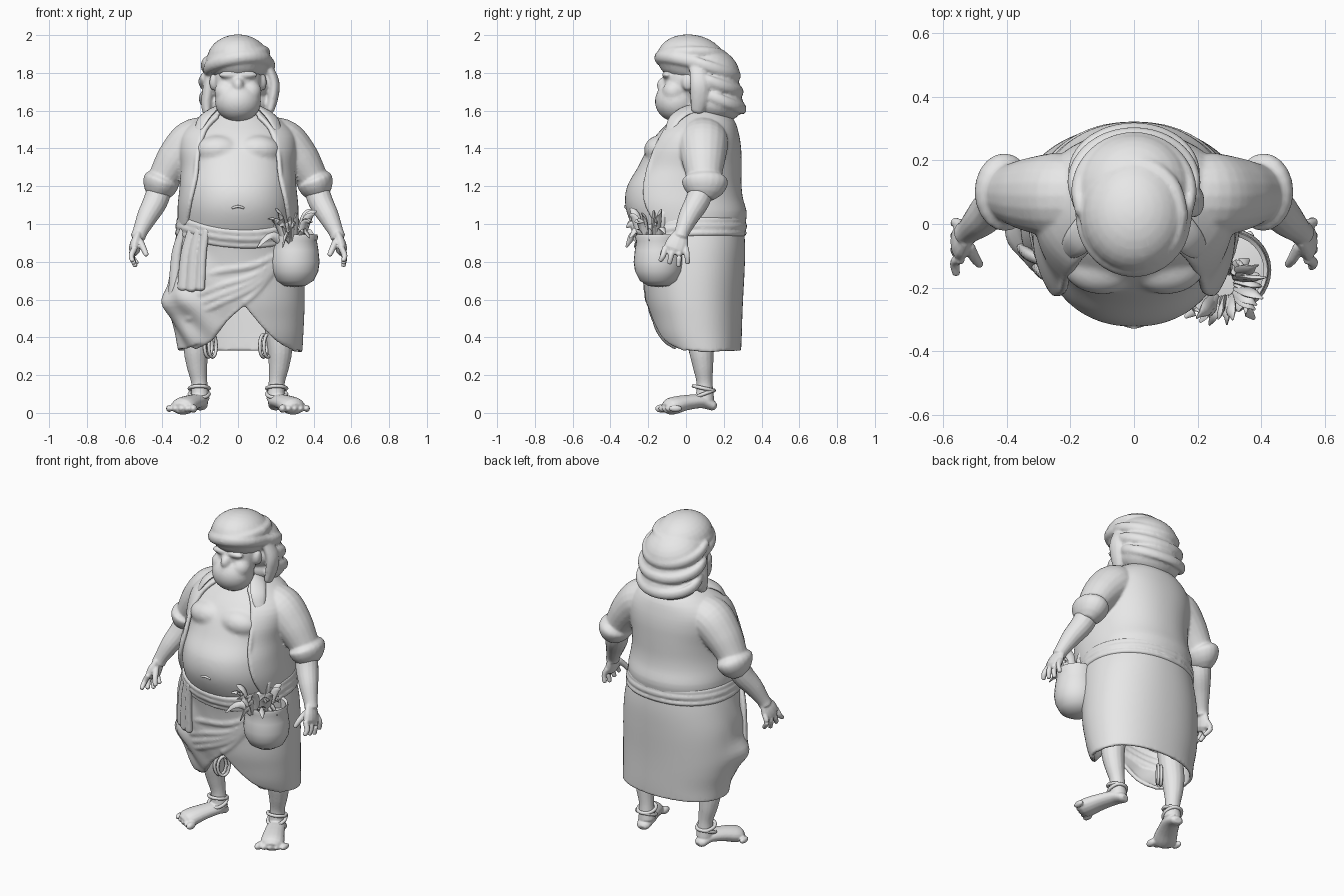
import bpy, bmesh, math, random
from mathutils import Vector

if "Cube" in bpy.data.objects:
    bpy.data.objects.remove(bpy.data.objects["Cube"])

random.seed(4)
grey = bpy.data.materials.new("clay_grey")
grey.diffuse_color = (0.8, 0.8, 0.8, 1)
grey.use_nodes = True
grey.node_tree.nodes["Principled BSDF"].inputs["Base Color"].default_value = grey.diffuse_color


def pick(obs):
    bpy.ops.object.select_all(action='DESELECT')
    for o in obs:
        o.select_set(True)
    bpy.context.view_layer.objects.active = obs[0]


def finish(name, bm, angle=50):
    bmesh.ops.recalc_face_normals(bm, faces=bm.faces)
    me = bpy.data.meshes.new(name)
    bm.to_mesh(me)
    bm.free()
    ob = bpy.data.objects.new(name, me)
    bpy.context.collection.objects.link(ob)
    me.materials.append(grey)
    pick([ob])
    bpy.ops.object.shade_smooth_by_angle(angle=math.radians(angle))
    return ob


def merge(name, obs, voxel, soften, keep=.5):
    """Fuse overlapping parts into one soft skin."""
    pick(obs)
    bpy.ops.object.convert(target='MESH')
    bpy.ops.object.join()
    ob = bpy.context.view_layer.objects.active
    ob.name = name
    m = ob.modifiers.new("fuse", 'REMESH')
    m.mode, m.voxel_size, m.use_smooth_shade = 'VOXEL', voxel, True
    m = ob.modifiers.new("soften", 'SMOOTH')
    m.factor, m.iterations = .5, soften
    ob.modifiers.new("reduce", 'DECIMATE').ratio = keep
    return ob


def smooth(keys, n=6):
    """Catmull-Rom resampling of a list of equal-length tuples."""
    out = []
    for i in range(len(keys) - 1):
        p = [keys[max(0, min(len(keys) - 1, i + k))] for k in (-1, 0, 1, 2)]
        for t in (s / n for s in range(n)):
            out.append(tuple(0.5 * (2 * b + (c - a) * t + (2 * a - 5 * b + 4 * c - d) * t * t
                       + (3 * b - a - 3 * c + d) * t ** 3) for a, b, c, d in zip(*p)))
    return out + [keys[-1]]


def at(keys, z):
    """Linear lookup in a table sorted on its first column."""
    z = max(keys[0][0], min(keys[-1][0], z))
    for a, b in zip(keys, keys[1:]):
        if z <= b[0]:
            t = (z - a[0]) / (b[0] - a[0])
            return [p + (q - p) * t for p, q in zip(a, b)]


def surf(keys, a, z, off=0.0):
    """Point on a body profile (z, half width, front y, back y, centre x)."""
    _, w, f, b, cx = at(keys, z)
    c, s = math.cos(math.radians(a)), math.sin(math.radians(a))
    e = lambda v: math.copysign(abs(v) ** 0.92, v)
    return Vector((cx + (w + off) * e(c), (f + b) / 2 + ((b - f) / 2 + off) * e(s), z))


def shell(name, keys, top, bottom, span, cols=64, rows=26, off=None, thick=0.0, caps=False):
    bm = bmesh.new()
    grid = []
    for i in range(rows + 1):
        row = []
        for j in range(cols + 1):
            u = j / cols
            z = top + (bottom(-90 + 360 * u) - top) * i / rows
            a0, a1 = span(z)
            a = a0 + (a1 - a0) * u
            row.append(bm.verts.new(surf(keys, a, z, off(a, z) if off else 0)))
        grid.append(row)
    for r, q in zip(grid, grid[1:]):
        for j in range(cols):
            bm.faces.new((r[j], r[j + 1], q[j + 1], q[j]))
    bmesh.ops.remove_doubles(bm, verts=bm.verts, dist=1e-5)
    if caps:
        bmesh.ops.holes_fill(bm, edges=[e for e in bm.edges if e.is_boundary], sides=0)
    ob = finish(name, bm)
    if thick:
        m = ob.modifiers.new("cloth", 'SOLIDIFY')
        m.thickness, m.offset = thick, 0
    return ob


def tube(name, pts, ref=(0, 0, 1), flat=1.0, closed=False, sides=12, n=5):
    """Rounded limb or fold through (x, y, z, radius) points."""
    p = smooth(list(pts) + ([pts[0]] if closed else []), n)
    p = p[:-1] if closed else p
    c, r = [Vector(q[:3]) for q in p], [q[3] for q in p]
    if not closed:
        d0, d1 = (c[0] - c[1]).normalized(), (c[-1] - c[-2]).normalized()
        c = [c[0] + d0 * r[0] * .4] + c + [c[-1] + d1 * r[-1] * .4]
        r = [r[0] * .6] + r + [r[-1] * .6]
    bm = bmesh.new()
    rings, m = [], len(c)
    for i in range(m):
        t = (c[(i + 1) % m] - c[i - 1]) if closed else (c[min(i + 1, m - 1)] - c[max(i - 1, 0)])
        side = t.cross(Vector(ref)).normalized()
        up = side.cross(t).normalized()
        rings.append([bm.verts.new(c[i] + r[i] * (math.cos(k * math.tau / sides) * side
                      + flat * math.sin(k * math.tau / sides) * up)) for k in range(sides)])
    for i in range(m if closed else m - 1):
        a, b = rings[i], rings[(i + 1) % m]
        for k in range(sides):
            bm.faces.new((a[k], a[(k + 1) % sides], b[(k + 1) % sides], b[k]))
    if not closed:
        bm.faces.new(rings[0])
        bm.faces.new(rings[-1])
    return finish(name, bm)


def ball(name, loc, size, tilt=0.0):
    bm = bmesh.new()
    bmesh.ops.create_uvsphere(bm, u_segments=28, v_segments=16, radius=1)
    for v in bm.verts:
        x, y, z = (a * b for a, b in zip(v.co, size))
        v.co = Vector((x, y * math.cos(tilt) - z * math.sin(tilt),
                       y * math.sin(tilt) + z * math.cos(tilt))) + Vector(loc)
    return finish(name, bm)


def fold(name, path, keys, r, off=0.0, **kw):
    """Tube laid over a profile through (angle, height) points."""
    return tube(name, [(*surf(keys, a, z, off), r) for a, z in path], **kw)


def loop(n):
    return [i * math.tau / n for i in range(n)]


# Body profiles
TORSO = smooth([(0.9, .29, -.23, .28, 0), (1.0, .295, -.29, .287, 0), (1.1, .295, -.322, .28, 0),
                (1.2, .285, -.312, .27, 0), (1.3, .28, -.255, .27, 0), (1.4, .29, -.205, .268, 0),
                (1.48, .275, -.15, .255, 0), (1.55, .2, -.08, .23, 0), (1.61, .10, -.02, .17, 0)])
SKIRT = smooth([(.3, .315, -.09, .28, .015), (.4, .325, -.145, .285, .01), (.5, .34, -.175, .288, 0),
                (.6, .348, -.2, .292, -.005), (.75, .345, -.215, .3, -.005), (.88, .328, -.235, .303, 0),
                (1.0, .303, -.27, .295, 0)])
FULL = lambda z: (-90, 270)

# Bare torso with soft chest
parts = [shell("torso", TORSO, 1.61, lambda a: .9, FULL, caps=True)]
for s in (-1, 1):
    parts.append(ball("chest", (s * .1, -.118, 1.385), (.13, .105, .085), -.25))
merge("torso", parts, .011, 8)
tube("navel", [(-.03, -.316, 1.085, .006), (0, -.322, 1.093, .007), (.03, -.316, 1.085, .006)])

# Open shirt with sleeves, rolled front edge and collar
edge = [(0.95, -24), (1.1, -34), (1.3, -44), (1.5, -52), (1.62, -56)]
blouse = lambda a, z: .014 + .014 * math.exp(-((z - 1.06) / .05) ** 2) * max(0, math.sin(math.radians(a)))
parts = [shell("shirt", TORSO, 1.6, lambda a: .97, lambda z: (at(edge, z)[1], 180 - at(edge, z)[1]),
               off=blouse, thick=.02)]
for s in (-1, 1):
    path = [(at(edge, z)[1] if s > 0 else 180 - at(edge, z)[1], z) for z in (1.0, 1.12, 1.25, 1.38, 1.5, 1.57)]
    parts.append(fold("shirt_edge", path, TORSO, .014, .012))
    parts.append(tube("sleeve", [(s * .15, .09, 1.46, .11), (s * .24, .09, 1.43, .122), (s * .32, .092, 1.35, .108),
                                 (s * .375, .095, 1.27, .09), (s * .405, .10, 1.21, .08)],
                      ref=(0, 1, 0), flat=1.1, sides=20))
    parts.append(tube("cuff", [(s * .398, .10, 1.245, .084), (s * .406, .10, 1.225, .096), (s * .417, .098, 1.19, .088),
                               (s * .427, .096, 1.16, .07)], ref=(0, 1, 0), flat=1.28, sides=20))
merge("shirt", parts, .008, 3)
for s in (-1, 1):
    tube("collar", [(s * .21, -.085, 1.50, .03), (s * .18, -.055, 1.56, .045), (s * .13, .02, 1.605, .045),
                    (s * .08, .14, 1.61, .04)], ref=(s * .6, -.5, .6), flat=.3)

# Forearms and hands
for s in (-1, 1):
    parts = [tube("forearm", [(s * .41, .09, 1.2, .065), (s * .437, .06, 1.12, .065), (s * .48, .015, 1.04, .055),
                              (s * .518, -.02, .96, .04), (s * .53, -.03, .93, .04)], ref=(0, 1, 0), sides=16),
             tube("palm", [(s * .527, -.03, .945, .042), (s * .54, -.045, .90, .06), (s * .548, -.058, .865, .062)],
                  ref=(s, 0, 0), flat=.5)]
    for k in range(4):
        y, spread = -.002 - .036 * k, .012 * (1.2 - k)
        out = .558 if s > 0 else .535 + .008 * k
        parts.append(tube("finger", [(s * .546, y, .875, .017), (s * .564, y + spread * .5, .835, .016),
                                     (s * out, y + spread - (.004 if s > 0 else .025), .778 + .014 * abs(k - 1), .013)],
                          sides=8))
    parts.append(tube("thumb", [(s * .52, -.07, .91, .019), (s * .5, -.108, .87, .017), (s * .485, -.128, .835, .013)],
                      sides=8))
    merge("arm_and_hand", parts, .005, 2, .4)

# Wrapped skirt with a split hem at the front, hip bulge and pleats
hem_keys = [(-90, .55), (-85, .585), (-70, .47), (-53, .385), (-25, .335), (0, .322), (90, .33),
            (180, .33), (215, .345), (243, .385), (260, .49), (270, .55)]


def pleats(a, z):
    near = max(0, 1 - abs(a - 218) / 50)
    bulge = .05 * math.exp(-((a - 200) / 25) ** 2 - ((z - .59) / .07) ** 2)
    return bulge + near * (.008 + .01 * math.sin(a * .16 + z * 26)) * min(1, (1 - z) * 5)


parts = [shell("skirt", SKIRT, 1.0, lambda a: at(hem_keys, a)[1], FULL, cols=96, off=pleats, thick=.02),
         fold("hem_left", [(285, .63), (270, .55), (260, .49), (243, .39), (222, .345)], SKIRT, .012),
         fold("hem_right", [(275, .585), (290, .47), (307, .385), (335, .335)], SKIRT, .011),
         fold("overlap_edge", [(318, .85), (303, .76), (286, .645), (275, .585)], SKIRT, .018)]
for z0, z1, z2 in [(.8, .67, .57), (.83, .75, .68), (.77, .58, .47), (.79, .62, .52)]:
    parts.append(fold("swag_fold", [(302, z0), (282, (z0 + z1) / 2 - .01), (255, z1), (225, (z1 + z2) / 2 - .015),
                                    (195, z2)], SKIRT, .022, -.002, flat=1.1))
merge("skirt", parts, .009, 2)
# Waist sash, dipping to one side below the belly
waist = lambda a, d: 1.0 + d - .065 * max(0, -math.sin(math.radians(a - 8))) ** 2
parts = []
for d, r in ((.02, .02), (-.012, .024), (-.048, .018)):
    parts.append(fold("sash_roll", [(a, waist(a, d)) for a in range(-90, 270, 15)], SKIRT, r, .004,
                      closed=True, n=3))
merge("waist_sash", parts, .008, 4)
# Knotted cloth hanging at the hip
parts = []
for a, z in ((206, .6), (221, .66), (231, .655), (240, .66)):
    p = [surf(SKIRT, a, .97, .01), surf(SKIRT, a, .84, .025), surf(SKIRT, a, z, .025)]
    parts.append(tube("cloth", [(*q, r) for q, r in zip(p, (.022, .028, .032))], ref=(-.6, -.8, 0), flat=.7))
merge("hanging_cloth", parts, .006, 1)

# Hip pot: round outside, hollow inside
bm = bmesh.new()
prof = [(.0, .665), (.055, .672), (.1, .7), (.125, .75), (.132, .8), (.126, .86), (.118, .91),
        (.124, .93), (.12, .945), (.108, .935), (.108, .88), (0, .9)]
vs = [bm.verts.new((.3 + r, -.145, z)) for r, z in prof]
es = [bm.edges.new(e) for e in zip(vs, vs[1:])]
bmesh.ops.spin(bm, geom=vs + es, cent=(.3, -.145, 0), axis=(0, 0, 1), angle=math.tau, steps=32)
bmesh.ops.remove_doubles(bm, verts=bm.verts, dist=1e-4)
finish("hip_pot", bm)
# Leafy sprigs spilling from the pot towards the front
for k in range(30):
    a = k * 2.4
    x, y = .28 + .05 * math.cos(a), -.19 + .05 * math.sin(a)
    reach = random.uniform(.06, .13)
    ex, ey = x - .025 + reach * math.cos(a), max(y - .02 + reach * .6 * math.sin(a), -.315)
    h = random.uniform(.98, 1.09) if k % 3 else random.uniform(.87, .97)
    tube("sprig", [(x, y, .9, .02), ((x + ex) / 2, (y + ey) / 2, (h + 1.0) / 2, .024), (ex, ey, h, .006)],
         ref=(math.sin(a), math.cos(a), .4), flat=.45, sides=8)

# Legs with feet and toes, ankle cords and loose ties
for s in (-1, 1):
    parts = [tube("leg", [(s * .2, .08, .62, .085), (s * .212, .075, .45, .072), (s * .222, .08, .34, .066),
                          (s * .217, .09, .25, .055), (s * .205, .098, .16, .043), (s * .2, .1, .07, .05)],
                  ref=(0, 1, 0), sides=16),
             tube("foot", [(s * .198, .145, .036, .038), (s * .212, .08, .06, .052), (s * .25, 0, .054, .06),
                           (s * .282, -.06, .04, .068), (s * .298, -.09, .032, .064)], flat=.68, sides=16)]
    for k in range(5):
        parts.append(ball("toe", (s * (.236 + .032 * k), -.128 + .018 * k * (k > 0), .023),
                          (.021 - .001 * k, .036, .022 - .001 * k)))
    merge("leg_and_foot", parts, .006, 2)
    for dz, tilt in ((.1, .02), (.13, -.012)):
        tube("ankle_cord", [(s * .205 + .052 * math.cos(t), .094 + .054 * math.sin(t), dz + tilt * math.sin(t), .01)
                            for t in loop(8)], closed=True, sides=8, n=3)
    for dx in (0, .022):
        tube("loose_tie", [(s * (.135 + dx) + .02 * math.cos(t), .05 + .03 * math.cos(t), .355 + .06 * math.sin(t), .009)
                           for t in loop(8)], ref=(0, 1, 0), closed=True, sides=8, n=3)

# Head, face and beard
parts = [ball("head", (0, .0, 1.76), (.125, .12, .15)), ball("neck", (0, .06, 1.6), (.11, .11, .1)),
         ball("beard", (0, -.05, 1.648), (.122, .115, .108), -.12), ball("nose", (0, -.115, 1.735), (.03, .04, .042))]
for s in (-1, 1):
    parts += [ball("cheek", (s * .065, -.065, 1.7), (.06, .06, .06)), ball("ear", (s * .13, .01, 1.75), (.022, .032, .045)),
              ball("brow", (s * .045, -.1, 1.79), (.06, .028, .02))]
merge("head", parts, .008, 8)

# Head wrap: cap, stepped layers behind, one tilted roll and side tails
parts = [ball("crown", (0, .03, 1.868), (.165, .185, .134), -.18),
         ball("layer", (.0, .115, 1.815), (.18, .175, .13), -.35),
         ball("layer", (.005, .13, 1.735), (.195, .16, .115), -.25),
         ball("layer", (.01, .155, 1.64), (.185, .15, .105), -.1)]
for z, w, f, b, dz, r in ((1.84, .155, -.138, .2, -.04, .03), (1.89, .145, -.13, .19, .0, .026)):
    parts.append(tube("roll", [(w * math.cos(t), (f + b) / 2 + (b - f) / 2 * math.sin(t),
                                z + dz * math.sin(t) + .02 * math.cos(t), r) for t in loop(12)],
                      flat=1.2, closed=True, n=3))
for z, y, w, d in ((1.82, .10, .178, .17), (1.735, .13, .19, .155), (1.645, .16, .188, .14)):
    parts.append(tube("drape", [(w * math.cos(t), y + d * math.sin(t), z - .055 * math.sin(t) + .02, .02)
                                for t in [i * math.pi / 8 for i in range(-1, 10)]], flat=1.5, n=3))
parts.append(tube("tail", [(.16, .05, 1.84, .035), (.19, .07, 1.75, .05), (.185, .07, 1.67, .048), (.17, .06, 1.6, .035)],
                  ref=(1, 0, 0), flat=.6))
parts.append(tube("tail", [(-.15, .05, 1.82, .03), (-.158, .07, 1.72, .045), (-.165, .08, 1.64, .048),
                           (-.165, .07, 1.59, .035)], ref=(1, 0, 0), flat=.65))
merge("head_wrap", parts, .008, 3)
